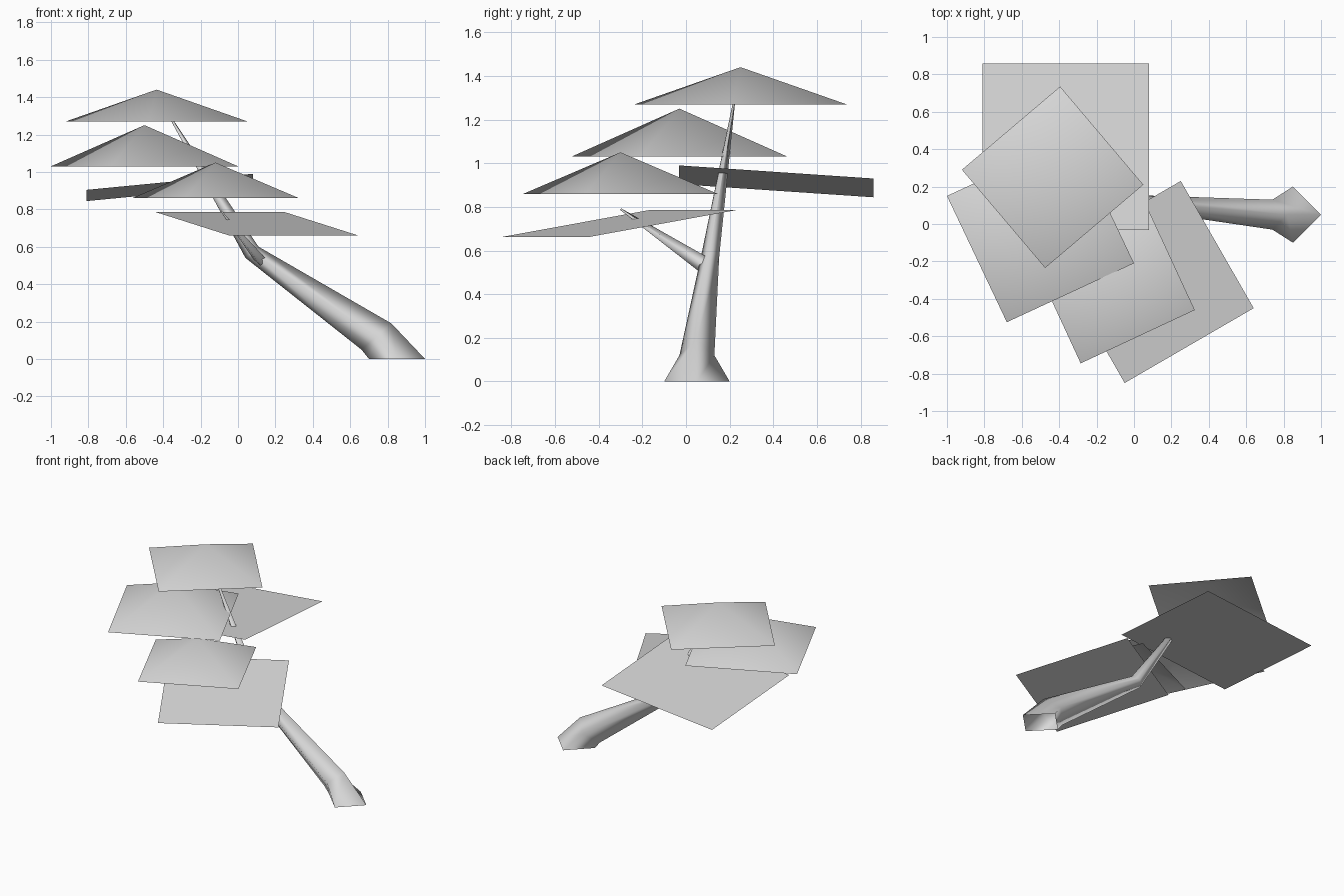
import bpy
import bmesh
from mathutils import Vector

cube = bpy.data.objects.get("Cube")
if cube:
    bpy.data.objects.remove(cube)

# One plain grey for the whole tree
grey = bpy.data.materials.new("plain_grey")
grey.use_nodes = True
colour = (0.7, 0.7, 0.7, 1)
grey.diffuse_color = colour
grey.node_tree.nodes["Principled BSDF"].inputs["Base Color"].default_value = colour


def finish(name, bm):
    """Turn a bmesh into a smooth-shaded object."""
    for face in bm.faces:
        face.smooth = True
    mesh = bpy.data.meshes.new(name)
    bm.to_mesh(mesh)
    bm.free()
    mesh.materials.append(grey)
    obj = bpy.data.objects.new(name, mesh)
    bpy.context.collection.objects.link(obj)
    return obj


def leaf(name, centre, a, b, peak=0.0):
    """Square sheet from two half diagonals, raised to a peak if asked."""
    c, a, b = Vector(centre), Vector(a), Vector(b)
    bm = bmesh.new()
    face = bm.faces.new([bm.verts.new(c + d) for d in (a, b, -a, -b)])
    if peak:
        tip = bmesh.ops.poke(bm, faces=[face])["verts"][0]
        tip.co.z += peak
    bm.normal_update()
    return finish(name, bm)


def limb(name, rings):
    """Four-sided tapering limb; each ring is a centre and two half diagonals."""
    bm = bmesh.new()
    loops = []
    for centre, u, v in rings:
        c, u, v = Vector(centre), Vector(u), Vector(v)
        loops.append([bm.verts.new(c + d) for d in (u, v, -u, -v)])
    for low, high in zip(loops, loops[1:]):
        for i in range(4):
            j = (i + 1) % 4
            bm.faces.new((low[i], low[j], high[j], high[i]))
    bm.faces.new(loops[-1])
    bm.normal_update()
    return finish(name, bm)


# Leaning trunk with a flared foot, and its side branch
limb("trunk", [
    ((0.85, 0.05, 0), (0.15, 0, 0), (0, 0.15, 0)),
    ((0.74, 0.05, 0.12), (0.08, 0, 0.07), (0, 0.08, 0)),
    ((0.075, 0.11, 0.57), (0.035, 0, 0.03), (0, 0.042, 0)),
    ((-0.355, 0.22, 1.28), (0.005, 0, 0.003), (0, 0.005, 0)),
])
limb("branch", [
    ((0.12, 0.09, 0.53), (0.035, 0, 0.0), (0, 0.025, 0.03)),
    ((-0.09, -0.30, 0.79), (0.004, 0, 0), (0, 0.003, 0.003)),
])

# Peaked foliage
leaf("top_foliage", (-0.435, 0.25, 1.27), (0.485, -0.04, 0), (0.04, 0.485, 0), 0.17)
leaf("middle_foliage", (-0.5, -0.03, 1.03), (0.5, -0.18, 0), (0.18, 0.495, 0), 0.22)
leaf("lower_foliage", (-0.12, -0.30, 0.86), (0.445, -0.16, 0), (0.165, 0.445, 0), 0.19)

# Flat tilted foliage
leaf("front_foliage", (0.10, -0.31, 0.723), (0.54, -0.14, -0.062), (0.15, 0.54, 0.062))
leaf("back_foliage", (-0.365, 0.413, 0.917), (0.445, -0.445, 0.073), (0.445, 0.445, 0.013))
